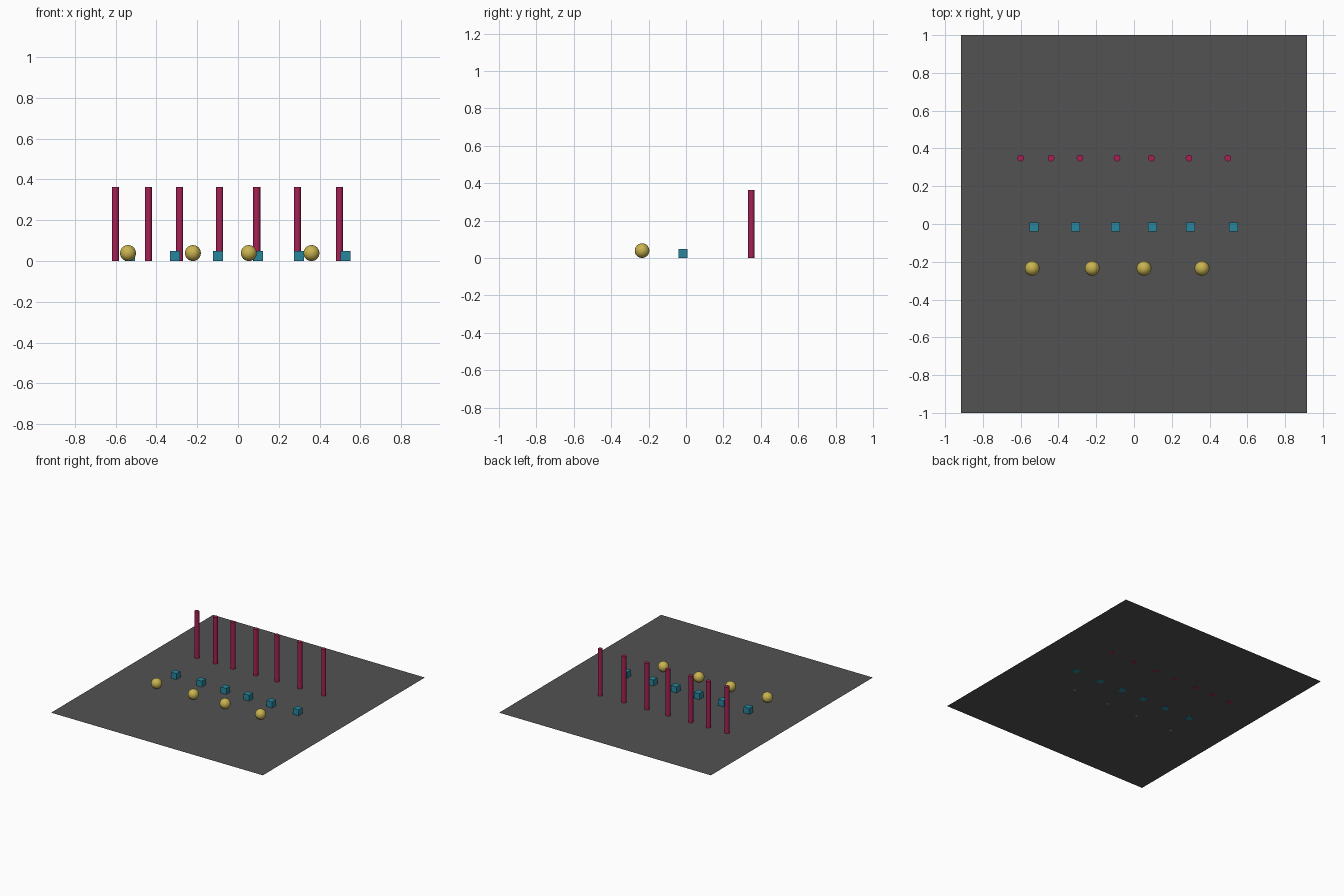
import bpy

if "Cube" in bpy.data.objects:
    bpy.data.objects.remove(bpy.data.objects["Cube"])

def material(name, rgb):
    m = bpy.data.materials.new(name)
    m.diffuse_color = (*rgb, 1)
    m.use_nodes = True
    m.node_tree.nodes["Principled BSDF"].inputs["Base Color"].default_value = m.diffuse_color
    return m

def finish(name, mat):
    ob = bpy.context.object
    ob.name = name
    ob.data.materials.append(mat)
    return ob

dark = material("dark_grey", (0.085, 0.085, 0.085))
red = material("crimson", (0.38, 0.015, 0.09))
teal = material("teal", (0.02, 0.24, 0.34))
gold = material("gold", (0.58, 0.45, 0.08))

# Flat ground sheet
bpy.ops.mesh.primitive_plane_add(size=2, location=(0, 0, 0.001))
ground = finish("ground_sheet", dark)
ground.scale = (0.915, 1, 1)

# Back row of tall posts
HEIGHT = 0.364
for x in (-0.60, -0.439, -0.286, -0.09, 0.092, 0.291, 0.497):
    bpy.ops.mesh.primitive_cylinder_add(vertices=32, radius=0.0175, depth=HEIGHT,
                                        location=(x, 0.349, HEIGHT / 2))
    finish("post", red)
    bpy.ops.object.shade_smooth_by_angle()

# Middle row of small cubes
CUBE = 0.048
for x in (-0.529, -0.309, -0.098, 0.099, 0.299, 0.527):
    bpy.ops.mesh.primitive_cube_add(size=CUBE, location=(x, -0.015, CUBE / 2))
    finish("cube", teal)

# Front row of balls
R = 0.039
for x in (-0.539, -0.221, 0.053, 0.36):
    bpy.ops.mesh.primitive_uv_sphere_add(segments=32, ring_count=16, radius=R,
                                         location=(x, -0.235, R))
    finish("ball", gold)
    bpy.ops.object.shade_smooth()
